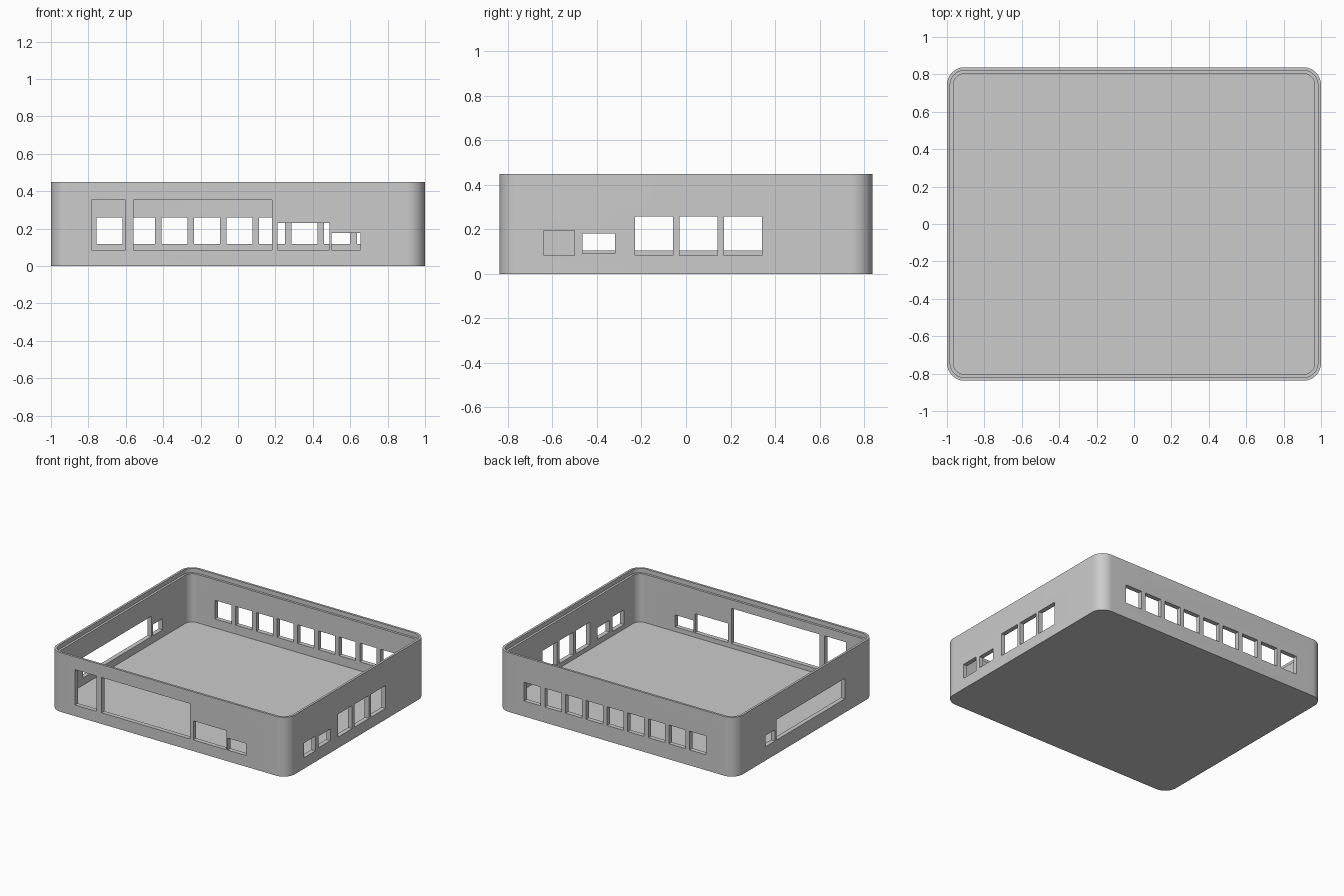
import bpy, bmesh, math

cube = bpy.data.objects.get("Cube")
if cube:
    bpy.data.objects.remove(cube)

HALF_X, HALF_Y, HEIGHT, RADIUS = 1.0, 0.838, 0.45, 0.095
WALL, LIP, FLOOR, LEDGE = 0.034, 0.017, 0.05, 0.417

grey = bpy.data.materials.new("plain grey")
grey.use_nodes = True
colour = (0.6, 0.6, 0.6, 1)
grey.diffuse_color = colour
grey.node_tree.nodes["Principled BSDF"].inputs["Base Color"].default_value = colour


def make_object(name, bm):
    bmesh.ops.recalc_face_normals(bm, faces=bm.faces)
    mesh = bpy.data.meshes.new(name)
    bm.to_mesh(mesh)
    bm.free()
    mesh.materials.append(grey)
    obj = bpy.data.objects.new(name, mesh)
    bpy.context.collection.objects.link(obj)
    return obj


def rounded_ring(bm, inset, z, steps=12):
    """Loop of vertices round a rectangle with rounded corners."""
    r = RADIUS - inset
    ring = []
    for corner, (sx, sy) in enumerate([(1, 1), (-1, 1), (-1, -1), (1, -1)]):
        for i in range(steps + 1):
            a = (corner + i / steps) * math.pi / 2
            ring.append(bm.verts.new((sx * (HALF_X - RADIUS) + r * math.cos(a),
                                      sy * (HALF_Y - RADIUS) + r * math.sin(a), z)))
    return ring


# Tray: outer wall, stepped rim, inner wall and floor
bm = bmesh.new()
section = [(0, 0), (0, HEIGHT), (LIP, HEIGHT), (LIP, LEDGE), (WALL, LEDGE), (WALL, FLOOR)]
rings = [rounded_ring(bm, inset, z) for inset, z in section]
for low, high in zip(rings, rings[1:]):
    for i in range(len(low)):
        j = (i + 1) % len(low)
        bm.faces.new((low[i], low[j], high[j], high[i]))
bm.faces.new(rings[0])
bm.faces.new(rings[-1])
tray = make_object("case_tray", bm)

# Openings on each wall: (start, end, bottom, top) along the wall
front = [(-0.783, -0.602, 0.085, 0.353), (-0.56, 0.182, 0.085, 0.353),
         (0.211, 0.488, 0.085, 0.23), (0.5, 0.655, 0.085, 0.176)]
back = [(-0.757 + 0.174 * i, -0.618 + 0.174 * i, 0.118, 0.26) for i in range(9)]
left = [(-0.637, -0.5, 0.084, 0.195), (-0.464, -0.32, 0.093, 0.181)]
left += [(y, y + 0.171, 0.084, 0.258) for y in (-0.229, -0.029, 0.171)]
right = [(-0.48, 0.342, 0.105, 0.26), (0.36, 0.475, 0.105, 0.19)]

bm = bmesh.new()


def cut_box(along_x, side, opening):
    start, end, bottom, top = opening
    mid, length, depth = (start + end) / 2, end - start, 0.14
    verts = bmesh.ops.create_cube(bm, size=1)["verts"]
    size = (length, depth, top - bottom) if along_x else (depth, length, top - bottom)
    z = (bottom + top) / 2
    centre = (mid, side * HALF_Y, z) if along_x else (side * HALF_X, mid, z)
    bmesh.ops.scale(bm, vec=size, verts=verts)
    bmesh.ops.translate(bm, vec=centre, verts=verts)


for along_x, side, openings in [(True, -1, front), (True, 1, back),
                                (False, 1, left), (False, -1, right)]:
    for opening in openings:
        cut_box(along_x, side, opening)
cutter = make_object("port_cutter", bm)
cutter.hide_render = True

# Cut the ports, then drop the cutter
mod = tray.modifiers.new("ports", "BOOLEAN")
mod.operation = "DIFFERENCE"
mod.solver = "EXACT"
mod.object = cutter
bpy.ops.object.select_all(action="DESELECT")
bpy.context.view_layer.objects.active = tray
tray.select_set(True)
bpy.ops.object.modifier_apply(modifier=mod.name)
bpy.data.objects.remove(cutter)
bpy.ops.object.shade_smooth_by_angle(angle=math.radians(30))
